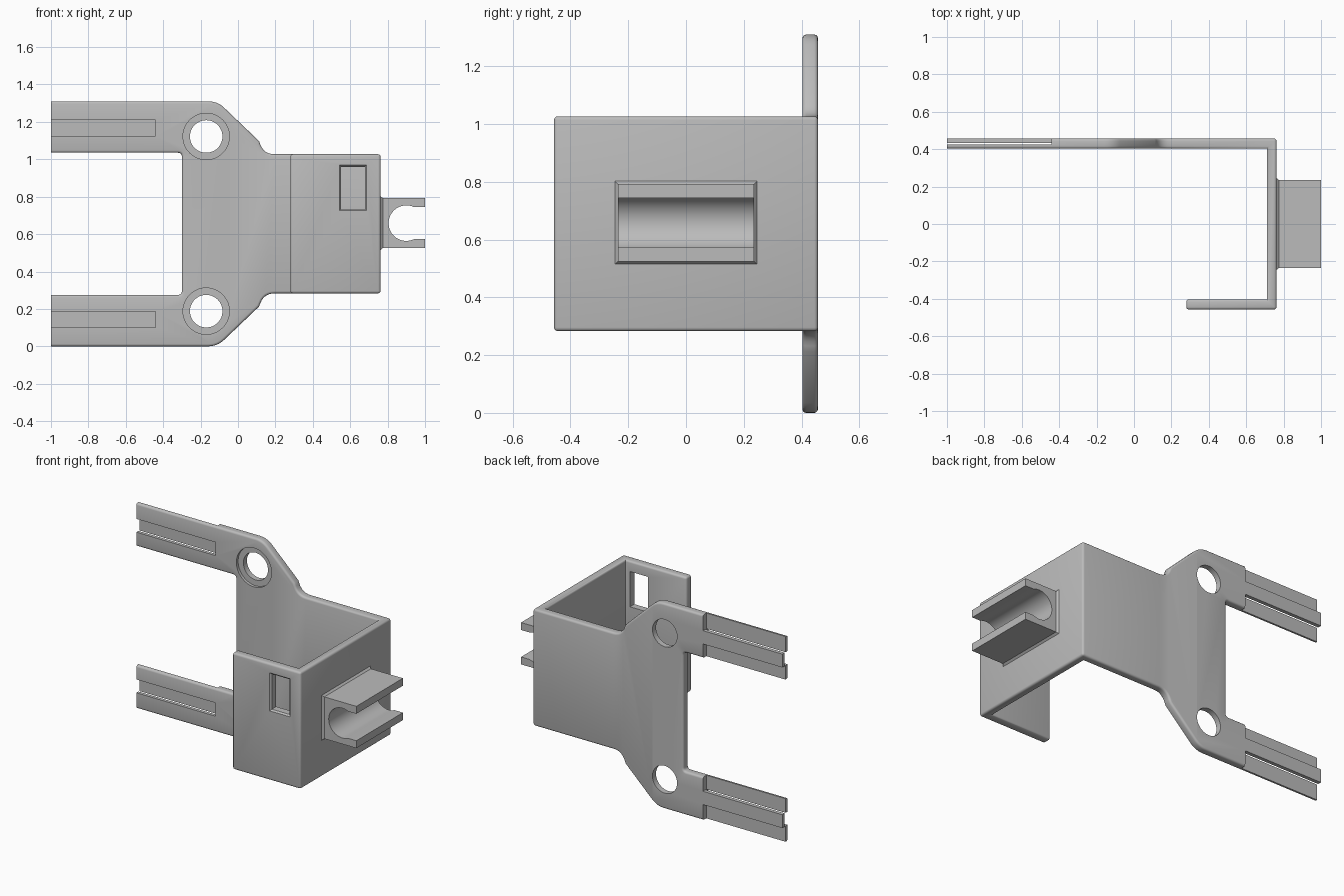
import bpy, bmesh, math
from mathutils import Vector

if "Cube" in bpy.data.objects:
    bpy.data.objects.remove(bpy.data.objects["Cube"])

MID = 0.655          # mirror height of the bracket
BACK, FRONT = 0.457, 0.403   # outer and inner distance of the walls from y = 0

grey = bpy.data.materials.new("matte_grey")
grey.diffuse_color = (0.5, 0.5, 0.5, 1)
grey.use_nodes = True
grey.node_tree.nodes["Principled BSDF"].inputs["Base Color"].default_value = grey.diffuse_color


def make(name, bm):
    bmesh.ops.recalc_face_normals(bm, faces=bm.faces)
    me = bpy.data.meshes.new(name)
    bm.to_mesh(me)
    bm.free()
    ob = bpy.data.objects.new(name, me)
    bpy.context.collection.objects.link(ob)
    me.materials.append(grey)
    return ob


def prism(name, pts, y0, y1):
    """Extrude an x-z outline from y0 to y1."""
    bm = bmesh.new()
    face = bm.faces.new([bm.verts.new((x, y0, z)) for x, z in pts])
    ext = bmesh.ops.extrude_face_region(bm, geom=[face])["geom"]
    for v in ext:
        if isinstance(v, bmesh.types.BMVert):
            v.co.y = y1
    return make(name, bm)


def box(name, x0, x1, y0, y1, z0, z1):
    return prism(name, [(x0, z0), (x1, z0), (x1, z1), (x0, z1)], y0, y1)


def disc(name, x, z, r, y0, y1, n=48):
    return prism(name, [(x + r * math.cos(2 * math.pi * i / n),
                         z + r * math.sin(2 * math.pi * i / n)) for i in range(n)], y0, y1)


def rounded(corners, steps=6):
    """Round each (x, z, trim) corner of a closed outline."""
    out = []
    for i, (x, z, t) in enumerate(corners):
        p = Vector((x, z))
        if t == 0:
            out.append(p)
            continue
        a = Vector(corners[i - 1][:2])
        b = Vector(corners[(i + 1) % len(corners)][:2])
        a = p + (a - p).normalized() * t
        b = p + (b - p).normalized() * t
        for k in range(steps + 1):
            s = k / steps
            out.append(a * (1 - s) ** 2 + p * 2 * s * (1 - s) + b * s * s)
    return out


def boolean(ob, other, op):
    m = ob.modifiers.new("bool", 'BOOLEAN')
    m.operation, m.object, m.solver = op, other, 'EXACT'
    bpy.context.view_layer.objects.active = ob
    bpy.ops.object.modifier_apply(modifier=m.name)
    bpy.data.objects.remove(other)


def smooth(ob):
    bpy.ops.object.select_all(action='DESELECT')
    ob.select_set(True)
    bpy.context.view_layer.objects.active = ob
    bpy.ops.object.shade_smooth_by_angle(angle=math.radians(35))


# Back plate with two arms, from one half outline mirrored in height
half = [(-0.3, 1.035, 0.022), (-1.1, 1.035, 0), (-1.1, 1.31, 0), (-0.11, 1.31, 0.05),
        (0.112, 1.098, 0), (0.14, 1.027, 0.055), (0.762, 1.027, 0)]
outline = half + [(x, 2 * MID - z, t) for x, z, t in reversed(half)]
body = prism("bracket_body", rounded(outline), FRONT, BACK)

# Side wall and front lip
z0, z1 = 2 * MID - 1.027, 1.027
boolean(body, box("side_wall", 0.71, 0.762, -BACK, BACK, z0, z1), 'UNION')
boolean(body, box("front_lip", 0.28, 0.762, -BACK, -FRONT, z0, z1), 'UNION')

# Soften every outward edge
bm = bmesh.new()
bm.from_mesh(body.data)
bmesh.ops.remove_doubles(bm, verts=bm.verts, dist=1e-5)
bmesh.ops.dissolve_limit(bm, angle_limit=0.02, verts=bm.verts, edges=bm.edges)
edges = [e for e in bm.edges if len(e.link_faces) == 2
         and e.calc_face_angle_signed() > math.radians(50)]
bmesh.ops.bevel(bm, geom=edges, offset=0.013, segments=3, profile=0.5, affect='EDGES')
bm.to_mesh(body.data)
bm.free()

# Arms: square ends, thin outer strips in front, thin tongue behind
boolean(body, box("cut", -1.3, -1.0, 0, 1, -1, 2), 'DIFFERENCE')
for side in (1, -1):
    def span(a, b):
        return sorted((MID + side * (a - MID), MID + side * (b - MID)))
    for a, b in ((1.0, 1.125), (1.21, 1.4)):
        boolean(body, box("cut", -1.2, -0.44, 0.424, 0.6, *span(a, b)), 'DIFFERENCE')
    boolean(body, box("cut", -1.2, -0.44, 0.3, 0.433, *span(1.125, 1.21)), 'DIFFERENCE')
    # Screw hole with a shallow counterbore on the front
    zc = MID + side * 0.467
    boolean(body, disc("cut", -0.17, zc, 0.087, 0.3, 0.6), 'DIFFERENCE')
    boolean(body, disc("cut", -0.17, zc, 0.124, 0.3, FRONT + 0.018), 'DIFFERENCE')

# Window in the front lip, flared at the outer face
boolean(body, box("cut", 0.552, 0.678, -0.6, -0.3, 0.735, 0.96), 'DIFFERENCE')
flare = box("cut", 0.534, 0.696, -BACK - 0.01, -BACK + 0.01, 0.717, 0.978)
for v in flare.data.vertices:
    if v.co.y > -BACK:
        v.co.x = 0.615 + (v.co.x - 0.615) * 0.126 / 0.162
        v.co.z = 0.8475 + (v.co.z - 0.8475) * 0.225 / 0.261
boolean(body, flare, 'DIFFERENCE')
smooth(body)

# Open tube clip on the side wall
cx, cz, r, gap = 0.9, 0.6585, 0.095, 0.086
a0 = math.asin(gap / r)
arc = [(cx + r * math.cos(a), cz + r * math.sin(a))
       for a in (2 * math.pi - a0 - (2 * math.pi - 2 * a0) * i / 32 for i in range(33))]
clip = prism("tube_clip", [(0.755, 0.525), (1, 0.525), (1, cz - gap)] + arc
             + [(1, cz + gap), (1, 0.792), (0.755, 0.792)], -0.235, 0.235)
smooth(clip)

# Flared foot where the clip meets the wall
foot = box("clip_foot", 0.76, 0.774, -0.247, 0.247, 0.513, 0.804)
for v in foot.data.vertices:
    if v.co.x > 0.77:
        v.co.y *= 0.235 / 0.247
        v.co.z = cz + (v.co.z - cz) * 0.1335 / 0.1455
